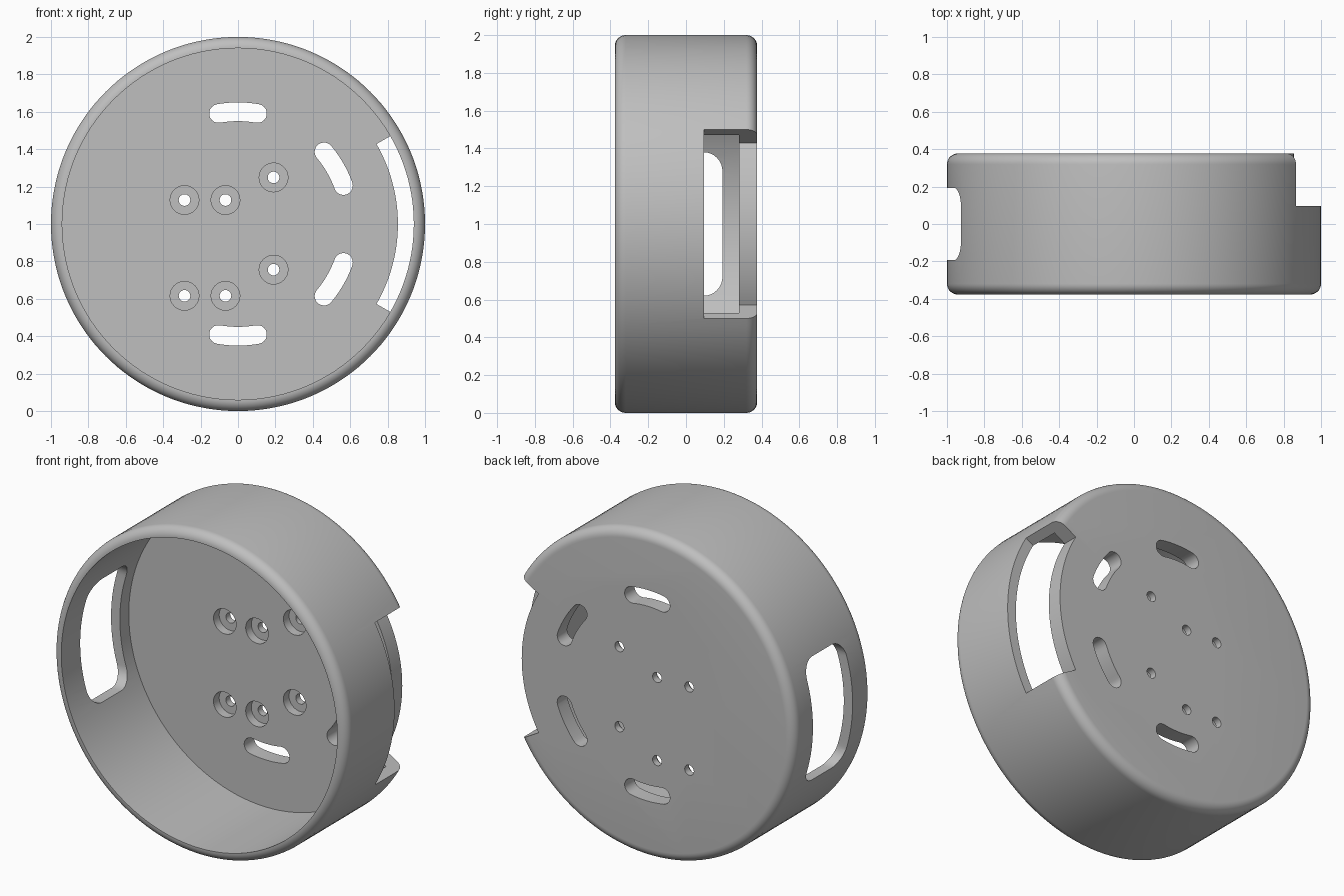
import bpy, bmesh
from math import sin, cos, pi, radians
from mathutils import Vector

if "Cube" in bpy.data.objects:
    bpy.data.objects.remove(bpy.data.objects["Cube"])

CENTRE_Z = 1.0
HALF = 0.377        # half the depth of the housing
INNER = 0.94        # inside radius of the wall
FLOOR = 0.28        # inner face of the back plate
FILLET = 0.058


def arc(cx, cy, r, a0, a1, n):
    """Points on an arc, angles in degrees."""
    angles = [radians(a0 + (a1 - a0) * i / n) for i in range(n + 1)]
    return [(cx + r * cos(a), cy + r * sin(a)) for a in angles]


def make_object(name, bm):
    bmesh.ops.recalc_face_normals(bm, faces=bm.faces)
    mesh = bpy.data.meshes.new(name)
    bm.to_mesh(mesh)
    bm.free()
    obj = bpy.data.objects.new(name, mesh)
    bpy.context.collection.objects.link(obj)
    return obj


def prism(name, outline, start, end, place):
    """Extrude a flat outline from start to end; place maps (u, v, depth) to 3D."""
    bm = bmesh.new()
    rings = [[bm.verts.new(place(u, v, d)) for u, v in outline] for d in (start, end)]
    for ring in rings:
        bm.faces.new(ring)
    n = len(outline)
    for i in range(n):
        j = (i + 1) % n
        bm.faces.new((rings[0][i], rings[0][j], rings[1][j], rings[1][i]))
    return make_object(name, bm)


def through_back(u, v, d):
    return Vector((u, d, CENTRE_Z + v))


def through_side(u, v, d):
    return Vector((d, u, CENTRE_Z + v))


# Round housing: cup profile (radius, y) spun about the y axis
profile = [(0, FLOOR), (INNER, FLOOR), (INNER, -HALF)]
profile += arc(1 - FILLET, -HALF + FILLET, FILLET, -90, 0, 8)
profile += arc(1 - FILLET, HALF - FILLET, FILLET, 0, 90, 8)
profile += [(0, HALF)]
bm = bmesh.new()
verts = [bm.verts.new((r, y, CENTRE_Z)) for r, y in profile]
edges = [bm.edges.new(pair) for pair in zip(verts, verts[1:])]
bmesh.ops.spin(bm, geom=verts + edges, cent=(0, 0, CENTRE_Z), axis=(0, 1, 0),
               angle=2 * pi, steps=144, use_merge=False)
bmesh.ops.remove_doubles(bm, verts=bm.verts, dist=1e-4)
# Merge the two flat discs into single faces
hubs = [v for v in bm.verts if abs(v.co.x) < 1e-4 and abs(v.co.z - CENTRE_Z) < 1e-4]
bmesh.ops.dissolve_verts(bm, verts=hubs)
housing = make_object("round_housing", bm)

cutters = []

# Notch in the left rear edge
notch = arc(0, 0, 0.855, -30, 30, 24) + arc(0, 0, 1.2, 30, -30, 24)
cutters.append(prism("edge_notch_cutter", notch, 0.095, 0.6, through_back))

# Rounded window in the right wall
hy, hz, cr = 0.193, 0.38, 0.1
window = []
for k, (sy, sz) in enumerate([(1, 1), (-1, 1), (-1, -1), (1, -1)]):
    window += arc(sy * (hy - cr), sz * (hz - cr), cr, 90 * k, 90 * k + 90, 8)
cutters.append(prism("side_window_cutter", window, -1.3, -0.6, through_side))

# Curved slots in the back plate
for a in (90, 30, -30, -90):
    lo, hi = a - 10, a + 10
    ends = [(0.6 * cos(radians(t)), 0.6 * sin(radians(t))) for t in (lo, hi)]
    slot = arc(0, 0, 0.65, lo, hi, 10)
    slot += arc(*ends[1], 0.05, hi, hi + 180, 10)[1:]
    slot += arc(0, 0, 0.55, hi, lo, 10)[1:]
    slot += arc(*ends[0], 0.05, lo + 180, lo + 360, 10)[1:-1]
    cutters.append(prism("curved_slot_cutter", slot, 0.1, 0.6, through_back))

# Screw holes with counterbores on the inside
for x, top, bottom in [(-0.286, 0.128, -0.384), (-0.067, 0.128, -0.384),
                       (0.19, 0.249, -0.244)]:
    for z in (top, bottom):
        for r, end in ((0.077, FLOOR + 0.055), (0.031, 0.6)):
            circle = arc(x, z, r, 0, 360, 32)[:-1]
            cutters.append(prism("screw_hole_cutter", circle, 0.1, end, through_back))

# Cut everything, bake the result and drop the cutters
for cutter in cutters:
    cutter.hide_render = True
    mod = housing.modifiers.new(cutter.name, "BOOLEAN")
    mod.operation = "DIFFERENCE"
    mod.solver = "EXACT"
    mod.object = cutter
bpy.context.view_layer.update()
graph = bpy.context.evaluated_depsgraph_get()
baked = bpy.data.meshes.new_from_object(housing.evaluated_get(graph))
housing.modifiers.clear()
housing.data = baked
for cutter in cutters:
    bpy.data.objects.remove(cutter)

# Single grey material
grey = bpy.data.materials.new("plain_grey")
grey.use_nodes = True
colour = (0.52, 0.52, 0.52, 1)
grey.diffuse_color = colour
grey.node_tree.nodes["Principled BSDF"].inputs["Base Color"].default_value = colour
housing.data.materials.clear()
housing.data.materials.append(grey)

bpy.ops.object.select_all(action="DESELECT")
housing.select_set(True)
bpy.context.view_layer.objects.active = housing
bpy.ops.object.shade_smooth_by_angle(angle=radians(25))
